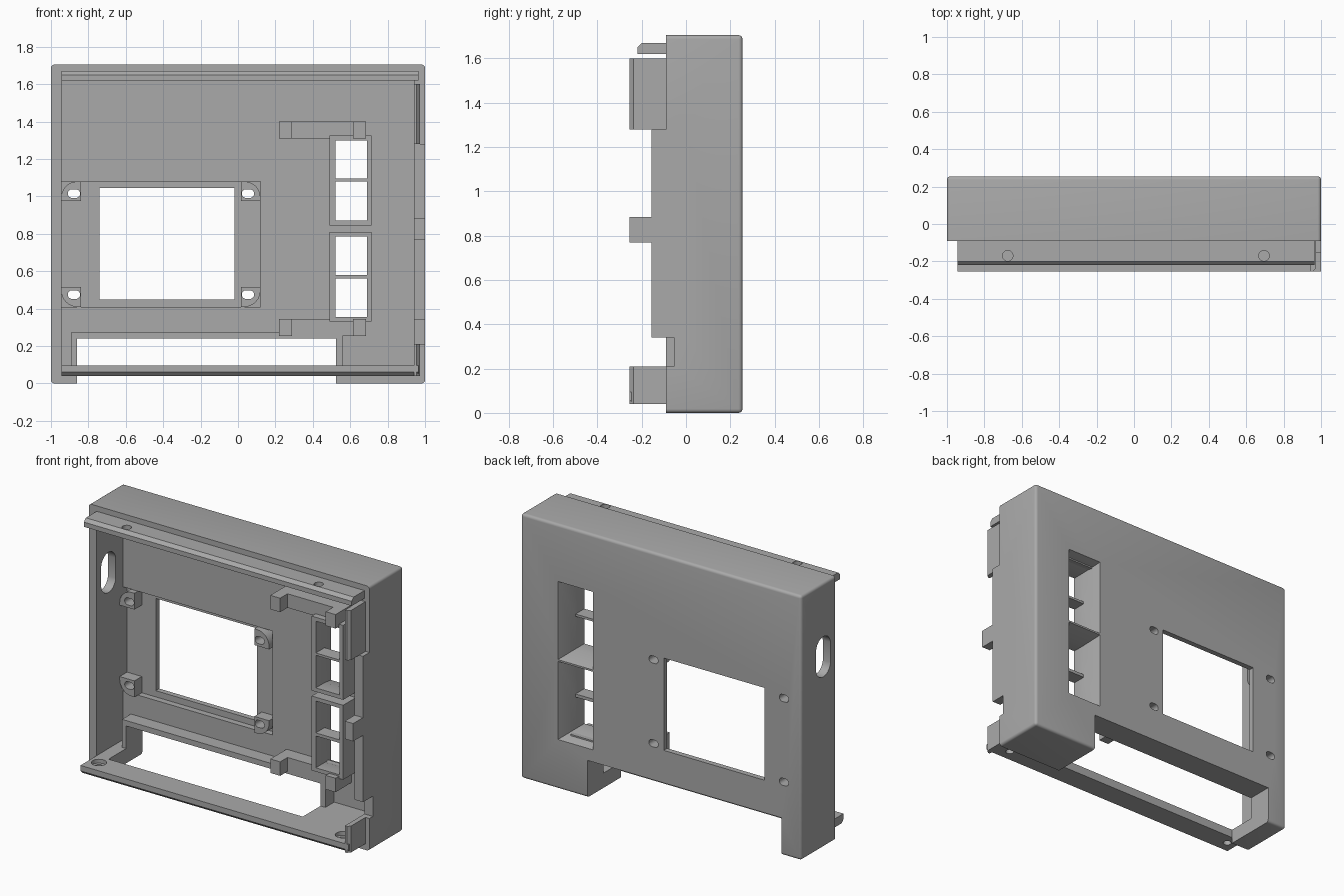
import bpy, bmesh, math

old = bpy.data.objects.get("Cube")
if old:
    bpy.data.objects.remove(old)

grey = bpy.data.materials.new("plain grey")
grey.use_nodes = True
colour = (0.4, 0.4, 0.4, 1)
grey.diffuse_color = colour
grey.node_tree.nodes["Principled BSDF"].inputs["Base Color"].default_value = colour


def make(name, bm):
    bmesh.ops.recalc_face_normals(bm, faces=bm.faces)
    mesh = bpy.data.meshes.new(name)
    bm.to_mesh(mesh)
    bm.free()
    mesh.materials.append(grey)
    ob = bpy.data.objects.new(name, mesh)
    bpy.context.collection.objects.link(ob)
    return ob


def loft(name, rings):
    """Solid through matching rings of points."""
    bm = bmesh.new()
    rows = [[bm.verts.new(p) for p in ring] for ring in rings]
    for a, b in zip(rows, rows[1:]):
        for i in range(len(a)):
            j = (i + 1) % len(a)
            bm.faces.new((a[i], a[j], b[j], b[i]))
    bm.faces.new(rows[0])
    bm.faces.new(rows[-1])
    return make(name, bm)


def rect(x0, x1, z0, z1, y):
    return [(x0, y, z0), (x1, y, z0), (x1, y, z1), (x0, y, z1)]


def box(name, x0, x1, y0, y1, z0, z1):
    return loft(name, [rect(x0, x1, z0, z1, y0), rect(x0, x1, z0, z1, y1)])


def extrude_x(name, profile, x0, x1):
    return loft(name, [[(x, y, z) for y, z in profile] for x in (x0, x1)])


def slot(name, centre, length, radius, depth, axis):
    """Racetrack prism; axis x runs long in z, y runs long in x, z is upright."""
    flat = []
    for i in range(24):
        a = math.tau * (i + 0.5) / 24
        shift = math.copysign(length / 2, math.cos(a))
        flat.append((radius * math.cos(a) + shift, radius * math.sin(a)))
    cx, cy, cz = centre
    place = {"x": lambda u, v, d: (cx + d, cy + v, cz + u),
             "y": lambda u, v, d: (cx + u, cy + d, cz + v),
             "z": lambda u, v, d: (cx + u, cy + v, cz + d)}[axis]
    return loft(name, [[place(u, v, d) for u, v in flat] for d in (-depth, depth)])


def apply(ob, mod):
    bpy.context.view_layer.objects.active = ob
    bpy.ops.object.modifier_apply(modifier=mod.name)


def combine(ob, other, operation="DIFFERENCE"):
    mod = ob.modifiers.new("combine", "BOOLEAN")
    mod.operation, mod.solver, mod.object = operation, "EXACT", other
    apply(ob, mod)
    bpy.data.objects.remove(other)


FLOOR, BACK, RIM = 0.18, 0.255, -0.09

# Outer shell, with rounded edges round the back
case = box("case", -1, 1, RIM, BACK, 0, 1.705)
bm = bmesh.new()
bm.from_mesh(case.data)
soft = [e for e in bm.edges if max(v.co.y for v in e.verts) > 0]
bmesh.ops.bevel(bm, geom=soft, offset=0.018, segments=4, profile=0.5, affect="EDGES")
bm.to_mesh(case.data)
bm.free()
combine(case, box("cavity", -0.945, 0.94, -1, FLOOR, 0.095, 1.62))

# Raised side wall and its centre tab
combine(case, box("side_wall", 0.94, 1, -0.155, 0, 0.34, 1.28), "UNION")
combine(case, box("side_tab", 0.94, 1, -0.255, 0, 0.77, 0.885), "UNION")
combine(case, box("wall_gap", 0.93, 1.1, -1, -0.055, 0.21, 0.34))

# Ledge and notch at the bottom
combine(case, box("notch_ledge", -0.89, 0.56, 0.09, 0.2, 0.05, 0.275), "UNION")
combine(case, box("notch", -0.86, 0.525, -1, 1, -0.1, 0.24))

# Screen pocket, window and corner bosses with slotted holes
combine(case, box("pocket", -0.945, 0.12, 0.1, 0.22, 0.41, 1.08))
for sx in (-1, 1):
    for sz in (-1, 1):
        cx, cz = -0.4125 + sx * 0.5325, 0.745 + sz * 0.335
        arc = [(0.085 * math.sin(i * math.pi / 12), 0.085 * math.cos(i * math.pi / 12))
               for i in range(7)]
        outline = [(-0.02, -0.02), (-0.02, 0.085)] + arc + [(0.085, -0.02)]
        outline = [(cx + sx * (u - 0.085), cz + sz * (v - 0.085)) for u, v in outline]
        boss = loft("boss", [[(x, y, z) for x, z in outline] for y in (0.145, 0.235)])
        combine(case, boss, "UNION")
combine(case, box("window", -0.74, -0.02, 0, 1, 0.45, 1.045))
for x in (-0.877, 0.053):
    for z in (0.475, 1.015):
        combine(case, slot("screw_slot", (x, 0.2, z), 0.02, 0.023, 0.2, "y"))

# Port frames, flared at the back, with two openings each
ports = ((0.33, 0.81, (0.355, 0.56), (0.58, 0.785)),
         (0.845, 1.325, (0.87, 1.08), (1.095, 1.3)))
for z0, z1, low, high in ports:
    combine(case, box("port_frame", 0.49, 0.715, 0.05, 0.22, z0, z1), "UNION")
for z0, z1, low, high in ports:
    combine(case, loft("flare", [rect(0.52, 0.69, low[0], high[1], 0.14),
                                 rect(0.485, 0.735, z0 - 0.012, z1 + 0.012, BACK + 0.001)]))
    for a, b in (low, high):
        combine(case, box("opening", 0.52, 0.69, 0, 0.2, a, b))

# Cable slot in the other side wall
combine(case, slot("cable_slot", (-1, 0.03, 1.23), 0.11, 0.075, 0.2, "x"))

# Clip bars above and below the ports
for name, z0, z1 in (("lower_clip", 0.255, 0.345), ("upper_clip", 1.31, 1.4)):
    bar = box(name, 0.22, 0.685, 0.09, 0.2, z0, z1)
    for x in (0.22, 0.615):
        combine(bar, box("clip_end", x, x + 0.07, 0.015, 0.2, z0, z1), "UNION")

# Top and bottom lips with chamfered edges and screw holes
top = extrude_x("top_lip", [(-0.08, 1.62), (-0.22, 1.62), (-0.22, 1.65),
                            (-0.2, 1.67), (-0.08, 1.67)], -0.945, 0.965)
for x in (-0.675, 0.695):
    combine(top, slot("hole", (x, -0.17, 1.65), 0, 0.028, 0.1, "z"))
bottom = extrude_x("bottom_lip", [(-0.09, 0.04), (-0.235, 0.04), (-0.255, 0.06),
                                  (-0.255, 0.095), (-0.09, 0.095)], -0.945, 0.965)
for x in (-0.88, 0.86):
    combine(bottom, slot("hole", (x, -0.16, 0.05), 0, 0.025, 0.1, "z"))
    combine(bottom, slot("nut_seat", (x, -0.16, 0.11), 0, 0.045, 0.04, "z"))

# Corner tabs on the side wall, chamfered along the outer front edge
for name, z0, z1 in (("lower_tab", 0.04, 0.21), ("upper_tab", 1.28, 1.6)):
    shape = [(0.94, -0.05), (0.94, -0.255), (0.955, -0.255), (0.972, -0.238), (0.972, -0.05)]
    loft(name, [[(x, y, z) for x, y in shape] for z in (z0, z1)])

# Crisp edges with smooth rounding
bpy.ops.object.select_all(action="DESELECT")
for ob in bpy.context.scene.objects:
    if ob.type == "MESH":
        ob.select_set(True)
        bpy.context.view_layer.objects.active = ob
bpy.ops.object.shade_smooth_by_angle(angle=math.radians(30))
